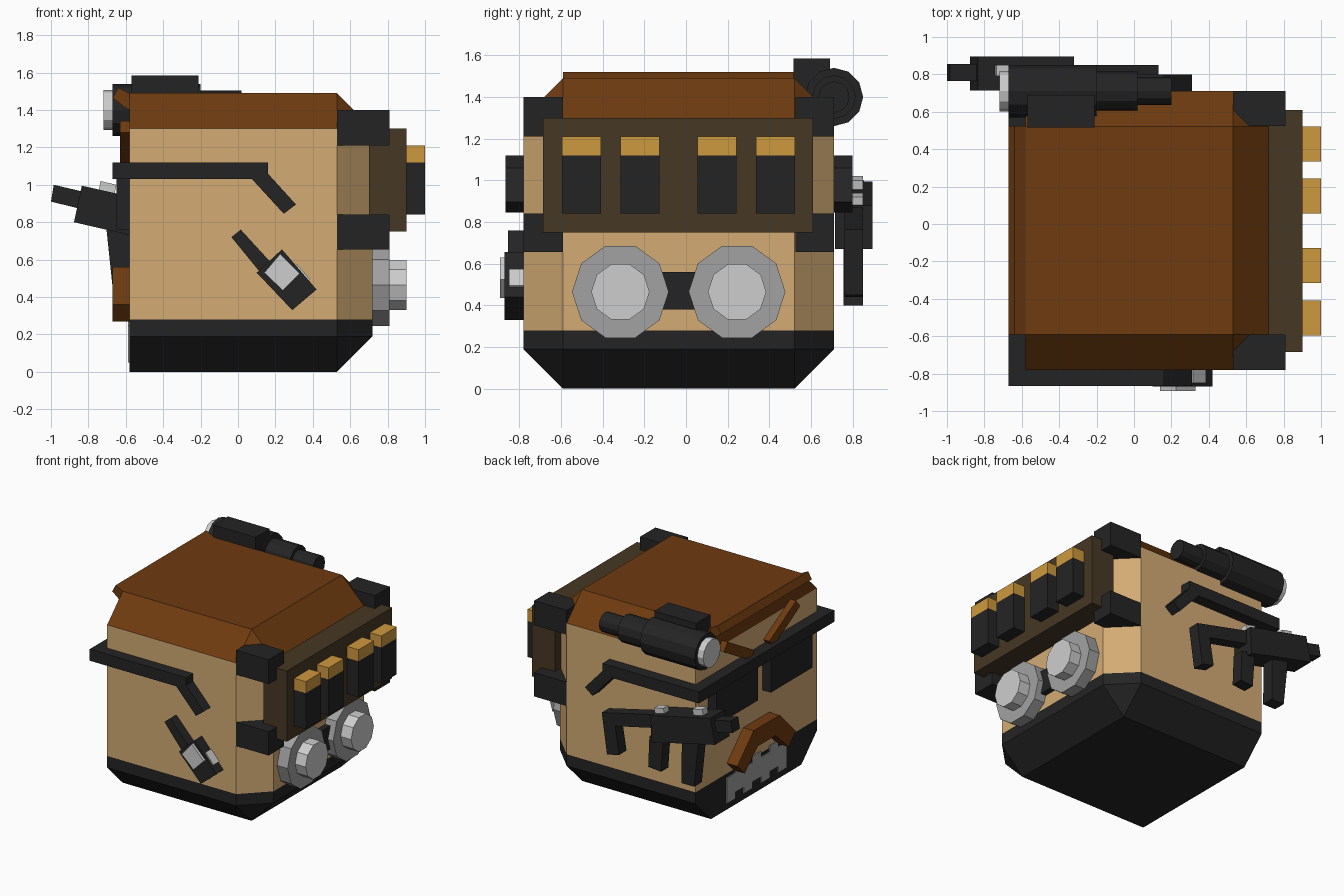
import bpy, bmesh, math
from mathutils import Vector

if "Cube" in bpy.data.objects:
    bpy.data.objects.remove(bpy.data.objects["Cube"])


def mat(name, r, g, b):
    m = bpy.data.materials.new(name)
    lin = [((c / 255 + 0.055) / 1.055) ** 2.4 for c in (r, g, b)]
    m.diffuse_color = (*lin, 1)
    m.use_nodes = True
    m.node_tree.nodes["Principled BSDF"].inputs["Base Color"].default_value = m.diffuse_color
    return m


TAN = mat("tan", 212, 172, 117)
BROWN = mat("brown", 110, 59, 16)
BLACK = mat("black", 36, 36, 36)
OLIVE = mat("dark_olive", 70, 56, 36)
GOLD = mat("gold", 206, 152, 62)
GREY = mat("grey", 162, 162, 162)
LIGHT = mat("light_grey", 206, 206, 206)
CY = -0.035  # symmetry plane of the head


def finish(name, bm, mats):
    bmesh.ops.recalc_face_normals(bm, faces=bm.faces)
    me = bpy.data.meshes.new(name)
    bm.to_mesh(me)
    bm.free()
    for m in mats:
        me.materials.append(m)
    ob = bpy.data.objects.new(name, me)
    bpy.context.collection.objects.link(ob)
    return ob


def prism(name, pts, axis, lo, hi, m):
    """Extrude a 2D profile along x (pts are y,z) or y (pts are x,z)."""
    bm = bmesh.new()
    place = (lambda p, t: (t, p[0], p[1])) if axis == "x" else (lambda p, t: (p[0], t, p[1]))
    a = [bm.verts.new(place(p, lo)) for p in pts]
    b = [bm.verts.new(place(p, hi)) for p in pts]
    bm.faces.new(a)
    bm.faces.new(b[::-1])
    n = len(pts)
    for i in range(n):
        j = (i + 1) % n
        bm.faces.new((a[i], b[i], b[j], a[j]))
    return finish(name, bm, [m])


def box(name, x, y, z, m):
    return prism(name, [(y[0], z[0]), (y[1], z[0]), (y[1], z[1]), (y[0], z[1])], "x", x[0], x[1], m)


def disc(name, y, z, r, x0, x1, sides, m):
    pts = [(y + r * math.cos(2 * math.pi * i / sides), z + r * math.sin(2 * math.pi * i / sides))
           for i in range(sides)]
    return prism(name, pts, "x", x0, x1, m)


# Head: chamfered block, coloured by height
full = [(-.58, -.78), (.53, -.78), (.72, -.59), (.72, .52), (.53, .71), (-.58, .71)]
inset = [(-.58, -.59), (.53, -.59), (.53, -.59), (.53, .52), (.53, .52), (-.58, .52)]
bm = bmesh.new()
rings = [[bm.verts.new((x, y, z)) for x, y in outline]
         for z, outline in ((0, inset), (.19, full), (.28, full), (1.30, full), (1.49, inset))]
for lo, hi in zip(rings, rings[1:]):
    for i in range(6):
        j = (i + 1) % 6
        bm.faces.new((lo[i], lo[j], hi[j], hi[i]))
bm.faces.new(rings[0][::-1])
bm.faces.new(rings[-1])
bmesh.ops.remove_doubles(bm, verts=bm.verts, dist=0.0001)
for f in bm.faces:
    h = f.calc_center_median().z
    f.material_index = 1 if h < .28 else 2 if h > 1.3 else 0
finish("head", bm, [TAN, BLACK, BROWN])

# Hair fringe on the face side
prism("fringe", [(-.64, 1.52), (-.58, 1.49), (-.58, 1.40), (-.60, 1.41), (-.67, 1.465)], "y", -.59, .525, BROWN)

# Glasses: bridge bar, lenses and bent temples
box("glasses_bar", (-.67, -.58), (-.866, .80), (1.03, 1.12), BLACK)
temple = [(-.67, 1.03), (.075, 1.03), (.245, .845), (.31, .895), (.16, 1.06), (.16, 1.12), (-.67, 1.12)]
prism("temple_right", temple, "y", -.866, -.78, BLACK)
prism("temple_left", temple, "y", .71, .80, BLACK)

for s, side in ((1, "left"), (-1, "right")):
    box("lens_" + side, (-.65, -.58), sorted((CY + s * .08, CY + s * .59)), (.76, 1.04), BLACK)
    # Slanted eyebrow
    brow = [(.09, 1.15), (.14, 1.09), (.47, 1.28), (.42, 1.34)]
    prism("eyebrow_" + side, [(CY + s * y, z) for y, z in brow], "x", -.63, -.58, BROWN)

# Moustache: arch with drooping ends
half = [(.16, .56), (.36, .36), (.27, .27), (.11, .42)]
pts = [(CY + y, z) for y, z in half] + [(CY - y, z) for y, z in reversed(half)]
prism("moustache", pts, "x", -.67, -.58, BROWN)

# Jagged grey teeth on the jaw
for i in range(7):
    y = CY - .37 + i * .106
    z0, z1 = ((.05, .25), (.10, .30))[i % 2]
    box("tooth", (-.587, -.578), (y, y + .106), (z0, z1), GREY)

# Black corner brackets
for z in ((.655, .84), (1.21, 1.40)):
    for y in ((-.78, -.59), (.525, .71)):
        box("bracket", (.53, .81), y, z, BLACK)

# Ammunition panel with gold-topped cartridges
box("cartridge_panel", (.70, .90), (-.685, .61), (.75, 1.30), OLIVE)
for y in (-.595, -.315, .055, .335):
    box("cartridge", (.90, 1.0), (y, y + .187), (.84, 1.12), BLACK)
    box("cartridge_tip", (.90, 1.0), (y, y + .187), (1.12, 1.21), GOLD)

# Twin round canisters with a connector
for y in (-.315, .245):
    disc("canister_rim", y, .465, .232, .70, .81, 10, GREY)
    disc("canister_cap", y, .465, .14, .81, .90, 10, LIGHT)
box("canister_link", (.70, .765), (-.13, .06), (.38, .56), BLACK)

# Walkie-style device on the front side
prism("device_arm", [(.015, .76), (-.035, .72), (.12, .53), (.18, .58)], "y", -.855, -.78, BLACK)
prism("device_body", [(.235, .655), (.42, .44), (.29, .33), (.10, .53)], "y", -.87, -.77, BLACK)
prism("device_screen", [(.225, .63), (.33, .525), (.24, .435), (.14, .53)], "y", -.892, -.86, LIGHT)
prism("device_side_plate", [(.315, .575), (.385, .495), (.378, .487), (.308, .567)], "y", -.85, -.775, LIGHT)

# Torch along the back edge
disc("torch_head", .71, 1.40, .14, -.67, -.20, 12, BLACK)
disc("torch_tube", .71, 1.40, .105, -.20, .02, 12, BLACK)
disc("torch_tail", .71, 1.40, .075, .02, .20, 12, BLACK)
disc("torch_glass", .71, 1.40, .108, -.72, -.67, 12, LIGHT)
box("torch_mount", (-.57, -.21), (.515, .69), (1.40, 1.585), BLACK)

# Tilted gun on the back side
gun = {
    "gun_body": ([(-.835, .995), (-.32, .88), (-.33, .67), (-.53, .72), (-.877, .80)], .715, .895),
    "gun_muzzle": ([(-1.0, .91), (-.985, 1.0), (-.835, .965), (-.855, .875)], .765, .855),
    "gun_stock": ([(-.32, .87), (.13, .765), (.085, .45), (-.02, .475), (.015, .69), (-.34, .77)], .76, .85),
    "gun_grip": ([(-.40, .72), (-.28, .69), (-.27, .45), (-.38, .44)], .76, .85),
    "gun_magazine": ([(-.705, .78), (-.56, .74), (-.555, .40), (-.665, .40)], .755, .85),
}
for name, (pts, lo, hi) in gun.items():
    prism(name, pts, "y", lo, hi, BLACK)
prism("gun_front_sight", [(-.735, 1.02), (-.65, 1.0), (-.66, .95), (-.745, .965)], "y", .79, .85, LIGHT)
prism("gun_rear_sight", [(-.40, .94), (-.32, .92), (-.33, .87), (-.41, .89)], "y", .79, .85, LIGHT)
